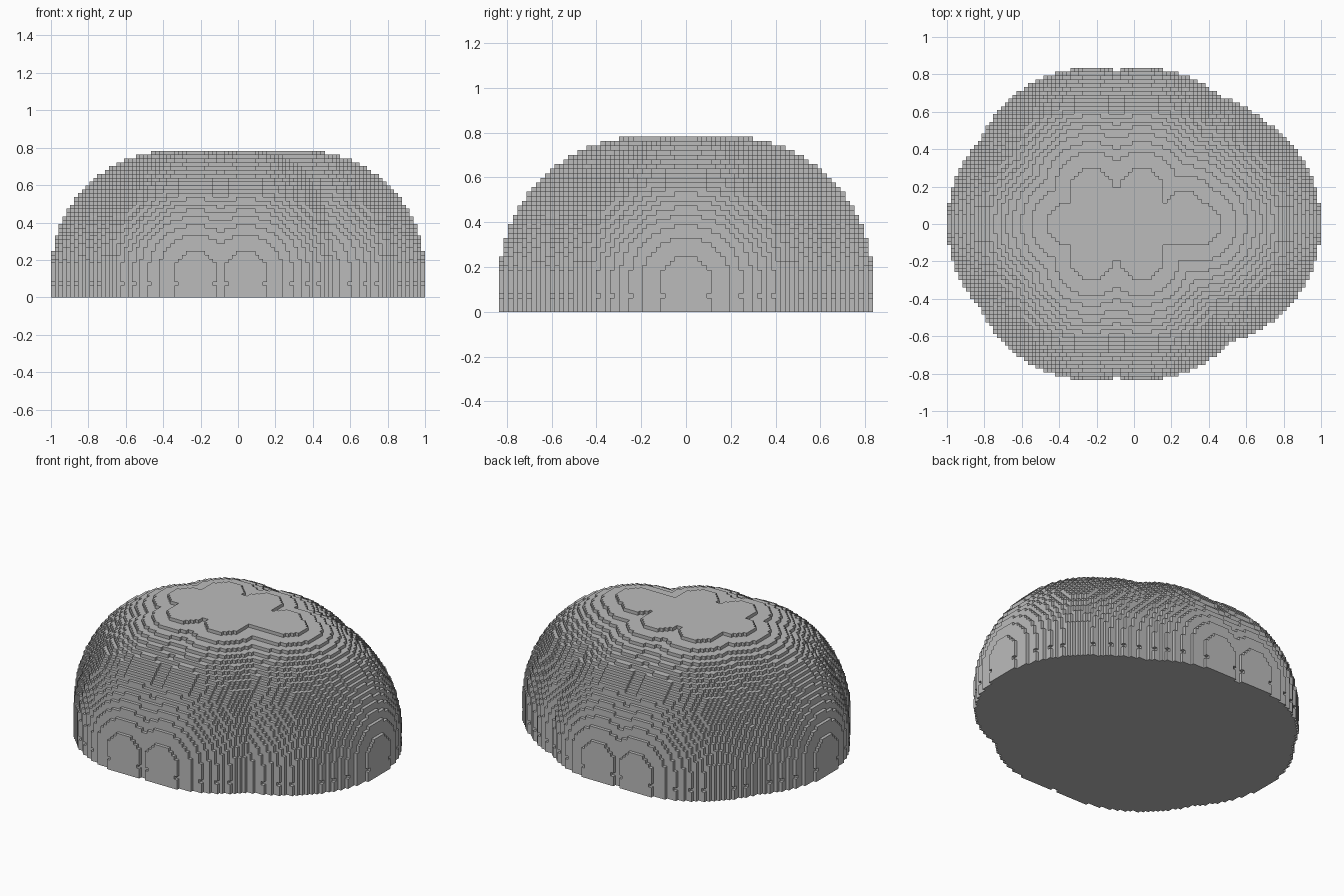
import bpy
import math

old = bpy.data.objects.get("Cube")
if old:
    bpy.data.objects.remove(old, do_unlink=True)

CELL = 2 / 97          # block size
REACH = 31.5           # ball radius, in blocks
LEVELS = (0, 6)        # layers that hold ball centres

# Ball centres: a long spine, two cross arms and small fillers
centres = {(x, 0) for x in range(-17, 18, 2)}
for arm in (-11, 2):
    centres |= {(arm, y) for y in range(-9, 10, 3)}
centres |= {(-5, 4), (-5, -4), (13, 3)}

# Each column of blocks is a bit mask of its filled layers
columns = {}
span = int(REACH)
for dx in range(-span, span + 1):
    for dy in range(-span, span + 1):
        rest = REACH ** 2 - dx * dx - dy * dy
        if rest < 0:
            continue
        h = int(math.sqrt(rest))
        mask = 0
        for level in LEVELS:
            low = max(0, level - h)
            mask |= (1 << (level + h + 1)) - (1 << low)
        for cx, cy in centres:
            key = (cx + dx, cy + dy)
            columns[key] = columns.get(key, 0) | mask


def filled(x, y, z):
    return z >= 0 and (columns.get((x, y), 0) >> z) & 1


# Outer faces of the blocks, with shared corners
verts, faces, lookup = [], [], {}


def corner(p):
    if p not in lookup:
        lookup[p] = len(verts)
        verts.append(((p[0] - 0.5) * CELL, (p[1] - 0.5) * CELL, p[2] * CELL))
    return lookup[p]


def add_face(block, axis, side):
    u, v = (axis + 1) % 3, (axis + 2) % 3
    ring = []
    for a, b in ((0, 0), (1, 0), (1, 1), (0, 1)):
        p = list(block)
        p[axis] += side
        p[u] += a
        p[v] += b
        ring.append(corner(tuple(p)))
    faces.append(ring if side else ring[::-1])


for (x, y), mask in columns.items():
    for z in range(mask.bit_length()):
        if not (mask >> z) & 1:
            continue
        for axis in range(3):
            for side in (0, 1):
                near = [x, y, z]
                near[axis] += 2 * side - 1
                if not filled(*near):
                    add_face((x, y, z), axis, side)

mesh = bpy.data.meshes.new("stepped_dome")
mesh.from_pydata(verts, [], faces)
mesh.update()
dome = bpy.data.objects.new("stepped_dome", mesh)
bpy.context.collection.objects.link(dome)

# Plain grey
grey = bpy.data.materials.new("plain_grey")
grey.use_nodes = True
colour = (0.5, 0.5, 0.5, 1)
grey.diffuse_color = colour
grey.node_tree.nodes["Principled BSDF"].inputs["Base Color"].default_value = colour
mesh.materials.append(grey)
